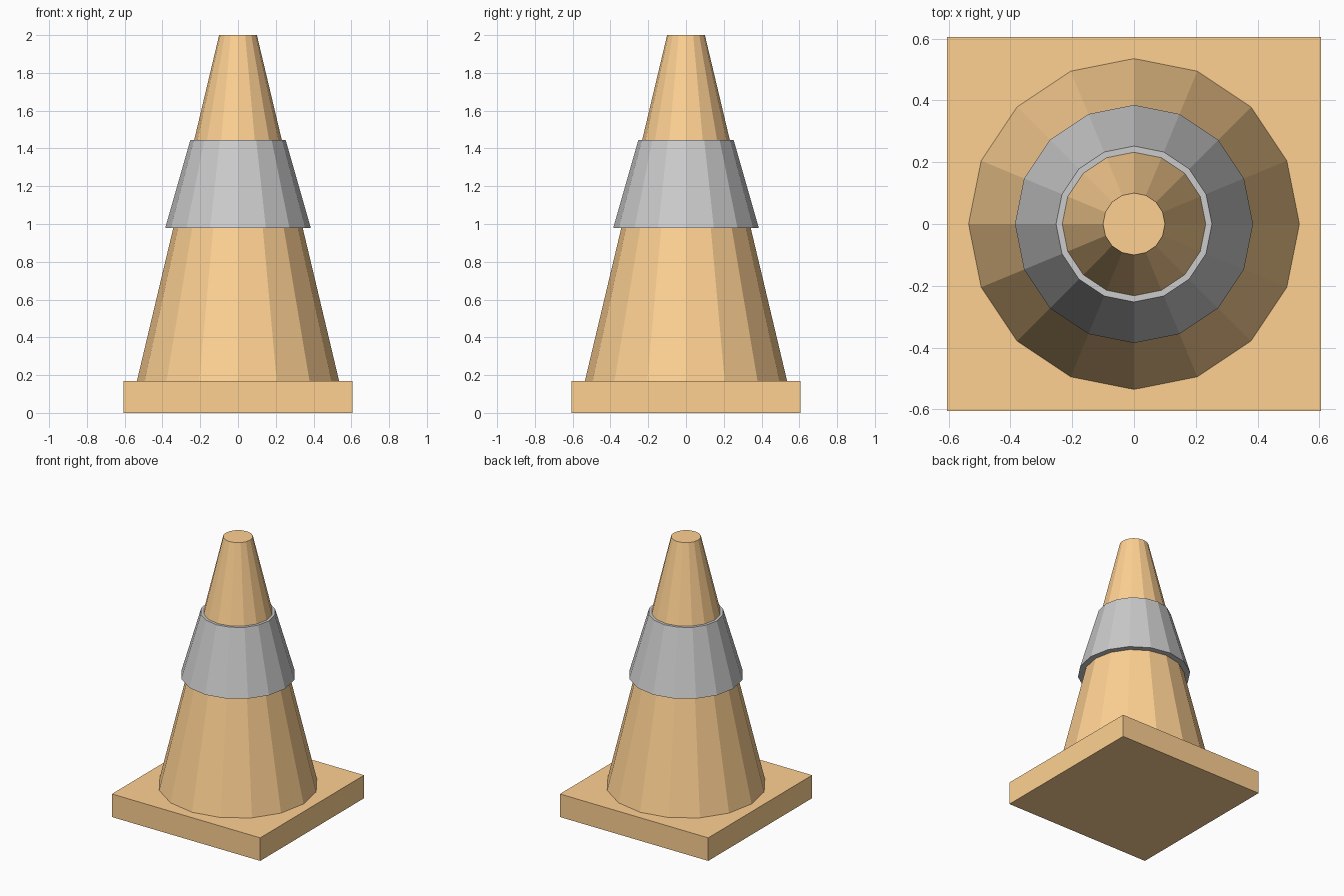
import bpy

if "Cube" in bpy.data.objects:
    bpy.data.objects.remove(bpy.data.objects["Cube"])

SIDES = 16

orange = bpy.data.materials.new("orange")
orange.diffuse_color = (1.0, 0.64, 0.29, 1.0)
orange.use_nodes = True
orange.node_tree.nodes["Principled BSDF"].inputs["Base Color"].default_value = orange.diffuse_color


def frustum(name, r_bottom, r_top, z_bottom, z_top, material=None):
    """Faceted, capped cone section between two heights."""
    bpy.ops.mesh.primitive_cone_add(
        vertices=SIDES, radius1=r_bottom, radius2=r_top,
        depth=z_top - z_bottom, location=(0, 0, (z_bottom + z_top) / 2))
    obj = bpy.context.object
    obj.name = name
    if material:
        obj.data.materials.append(material)
    return obj


# Square foot plate
bpy.ops.mesh.primitive_cube_add(size=1, location=(0, 0, 0.085))
base = bpy.context.object
base.name = "base_plate"
base.scale = (1.21, 1.21, 0.17)
bpy.ops.object.transform_apply(location=False, rotation=False, scale=True)
base.data.materials.append(orange)

# Tapered body and the reflective sleeve around it
frustum("cone_body", 0.535, 0.10, 0.17, 2.0, orange)
frustum("reflective_band", 0.385, 0.252, 0.98, 1.445)
